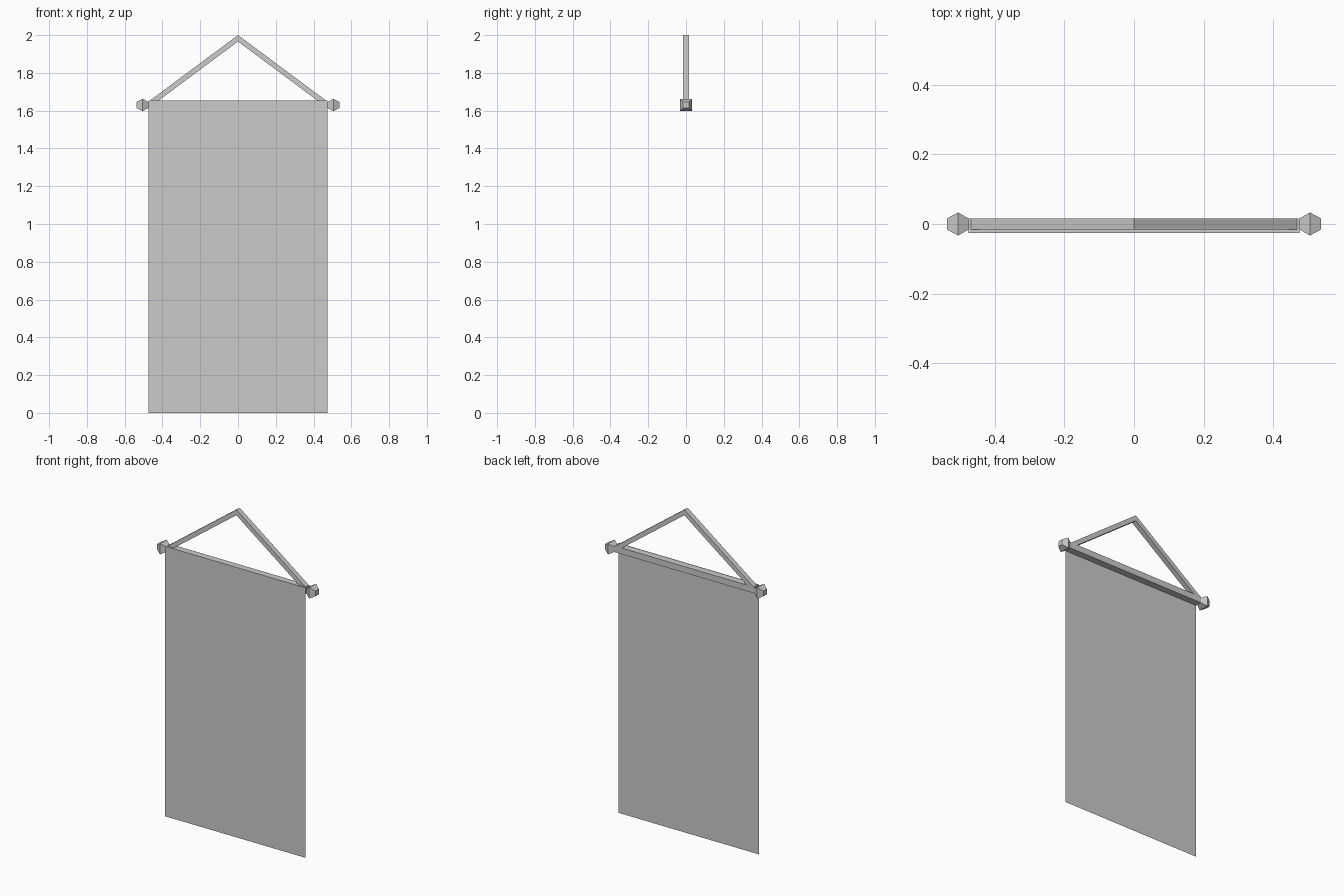
import bpy

if "Cube" in bpy.data.objects:
    bpy.data.objects.remove(bpy.data.objects["Cube"])

ROD_Z = 1.63     # height of the hanging rod
HALF_W = 0.475   # half width of the cloth
T = 0.016        # half thickness of rod and cord


def make(name, verts, faces):
    mesh = bpy.data.meshes.new(name)
    mesh.from_pydata(verts, [], faces)
    mesh.update()
    obj = bpy.data.objects.new(name, mesh)
    bpy.context.collection.objects.link(obj)
    return obj


def loft(name, rings):
    """Skin matching rings of points and cap both ends."""
    n = len(rings[0])
    verts = [p for ring in rings for p in ring]
    faces = [(k * n + i, k * n + (i + 1) % n, (k + 1) * n + (i + 1) % n, (k + 1) * n + i)
             for k in range(len(rings) - 1) for i in range(n)]
    faces += [tuple(range(n))[::-1], tuple(range(len(verts) - n, len(verts)))]
    return make(name, verts, faces)


def rect(x, y0, y1, z0, z1):
    return [(x, y0, z0), (x, y1, z0), (x, y1, z1), (x, y0, z1)]


# Cloth: a single flat sheet in front of the rod
make("banner_cloth",
     [(-HALF_W, -0.027, 0), (HALF_W, -0.027, 0),
      (HALF_W, -0.027, 1.653), (-HALF_W, -0.027, 1.653)], [(0, 1, 2, 3)])

# Square rod along the top of the cloth
loft("hanging_rod", [rect(x, -0.026, T, ROD_Z - T, 1.652) for x in (-HALF_W, HALF_W)])

# Faceted knobs on both rod ends
for side, label in ((-1, "left"), (1, "right")):
    stations = [(0.475, T), (0.505, 0.033), (0.537, T)]
    if side < 0:
        stations.reverse()
    loft(label + "_knob",
         [rect(side * x, -r, r, ROD_Z - r, ROD_Z + r) for x, r in stations])

# Square cord rising to a mitred peak
loft("hanging_cord", [rect(x, -T, T, z - 0.017, z + 0.017)
                      for x, z in ((-HALF_W, ROD_Z), (0, 1.983), (HALF_W, ROD_Z))])
